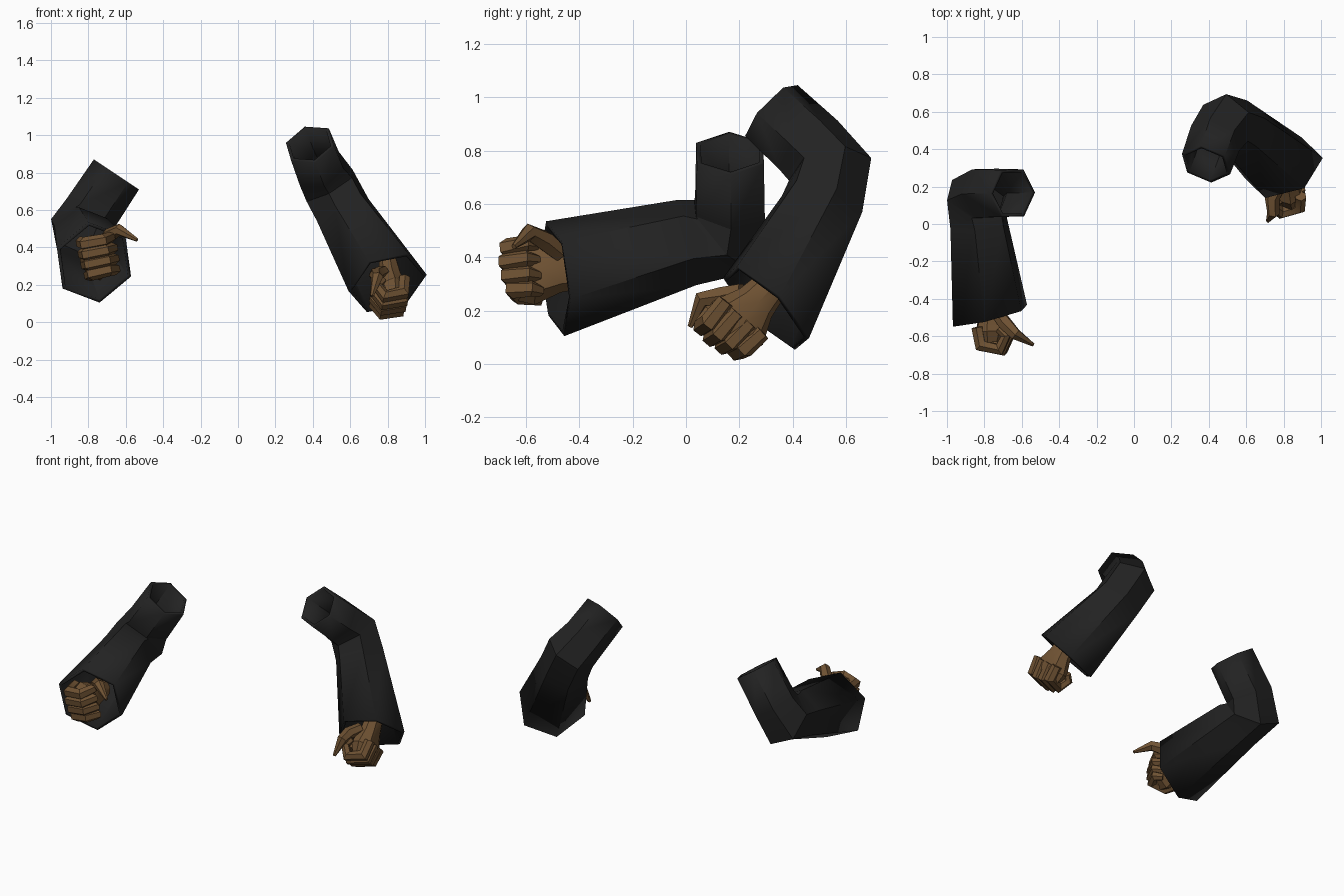
import bpy
import bmesh
import math
from mathutils import Vector

if "Cube" in bpy.data.objects:
    bpy.data.objects.remove(bpy.data.objects["Cube"], do_unlink=True)


def material(name, colour):
    mat = bpy.data.materials.new(name)
    mat.use_nodes = True
    mat.diffuse_color = (*colour, 1)
    shader = next(n for n in mat.node_tree.nodes if n.type == "BSDF_PRINCIPLED")
    shader.inputs["Base Color"].default_value = (*colour, 1)
    shader.inputs["Roughness"].default_value = 0.9
    return mat


CLOTH = material("black cloth", (0.016, 0.016, 0.016))
SKIN = material("brown skin", (0.16, 0.085, 0.033))


def sweep(bm, points, sizes, side, sides=6, first_normal=None, capped=True):
    """Loft polygon rings along a path, carrying the side direction round bends.
    A size is either a radius or a (side, across) pair of radii."""
    points = [Vector(p) for p in points]
    steps = [(b - a).normalized() for a, b in zip(points, points[1:])]
    normals = [steps[0]] + [(a + b).normalized() for a, b in zip(steps, steps[1:])] + [steps[-1]]
    if first_normal:
        normals[0] = Vector(first_normal).normalized()
    u = Vector(side)
    previous = normals[0]
    rings = []
    for centre, normal, size in zip(points, normals, sizes):
        u = previous.rotation_difference(normal) @ u
        u = (u - normal * u.dot(normal)).normalized()
        v = normal.cross(u)
        previous = normal
        a, b = size if isinstance(size, tuple) else (size, size)
        ring = []
        for k in range(sides):
            t = math.tau * k / sides
            ring.append(bm.verts.new(centre + u * a * math.cos(t) + v * b * math.sin(t)))
        rings.append(ring)
    for low, high in zip(rings, rings[1:]):
        for k in range(sides):
            n = (k + 1) % sides
            bm.faces.new((low[k], low[n], high[n], high[k]))
    if capped:
        bm.faces.new(rings[0][::-1])
        bm.faces.new(rings[-1])


def finish(bm, name, mat, angle):
    mesh = bpy.data.meshes.new(name)
    bm.to_mesh(mesh)
    bm.free()
    mesh.materials.append(mat)
    obj = bpy.data.objects.new(name, mesh)
    bpy.context.collection.objects.link(obj)
    bpy.ops.object.select_all(action="DESELECT")
    obj.select_set(True)
    bpy.context.view_layer.objects.active = obj
    bpy.ops.object.shade_smooth_by_angle(angle=math.radians(angle))
    return obj


def sleeve(name, path, radii, side, cuff_normal):
    bm = bmesh.new()
    sweep(bm, path, radii, side, first_normal=cuff_normal, capped=False)
    obj = finish(bm, name, CLOTH, 25)
    # Hollow cloth with a visible rim at the cuff
    wall = obj.modifiers.new("cloth_thickness", "SOLIDIFY")
    wall.thickness = 0.02
    wall.offset = -1


def fist(name, wrist, forward, palm, handed, thumb_end):
    """Closed hand laid out in (forward, palm side, thumb side) coordinates."""
    wrist = Vector(wrist)
    f = Vector(forward).normalized()
    p = Vector(palm)
    p = (p - f * p.dot(f)).normalized()
    s = f.cross(p) * handed

    def place(a, b, c):
        return wrist + f * a + p * b + s * c

    bm = bmesh.new()
    # Wrist and palm
    sweep(bm, [place(a, -0.015, 0) for a in (-0.12, 0, 0.1, 0.16)],
          [(0.05, 0.06), (0.065, 0.08), (0.085, 0.125), (0.06, 0.11)], p, sides=8)
    # Four curled fingers, index to little
    curl = [(0.08, -0.075), (0.18, -0.06), (0.205, 0.045), (0.13, 0.085), (0.09, 0.045)]
    for c, reach in zip((0.093, 0.033, -0.027, -0.084), (0.97, 1, 0.96, 0.88)):
        path = [place(a * reach, b * reach, c * (1.1 - a)) for a, b in curl]
        sweep(bm, path, (0.033, 0.038, 0.036, 0.031, 0.022), s)
    # Thumb
    path = [place(*q) for q in [(0, 0.03, 0.06), (0.06, 0.08, 0.1)] + thumb_end]
    sweep(bm, path, (0.035, 0.04, 0.033, 0.01), s)
    bmesh.ops.recalc_face_normals(bm, faces=bm.faces)
    finish(bm, name, SKIN, 35)


# Right arm, reaching forward
sleeve("right_sleeve",
       [(-0.77, -0.49, 0.32), (-0.83, 0, 0.455), (-0.84, 0.14, 0.48),
        (-0.79, 0.165, 0.58), (-0.65, 0.165, 0.79)],
       (0.22, 0.165, 0.175, 0.15, 0.145),
       (0.79, 0, 0.62), (-0.24, 0.97, 0.12))
fist("right_hand", (-0.75, -0.47, 0.35), (0.03, -1, -0.02), (0.97, 0, 0.2), 1,
     [(0.12, 0.14, 0.12), (0.18, 0.22, 0.05)])

# Left arm, bent and lowered
sleeve("left_sleeve",
       [(0.8, 0.3, 0.21), (0.56, 0.51, 0.6), (0.49, 0.54, 0.73),
        (0.435, 0.46, 0.82), (0.385, 0.32, 0.95)],
       (0.22, 0.16, 0.16, 0.145, 0.14),
       (0.95, 0.24, 0.2), (-0.31, 0.665, 0.68))
fist("left_hand", (0.8, 0.26, 0.23), (0.1, -0.66, -0.74), (-1, -0.15, 0), -1,
     [(0.12, 0.085, 0.15), (0.22, 0.12, 0.11)])
